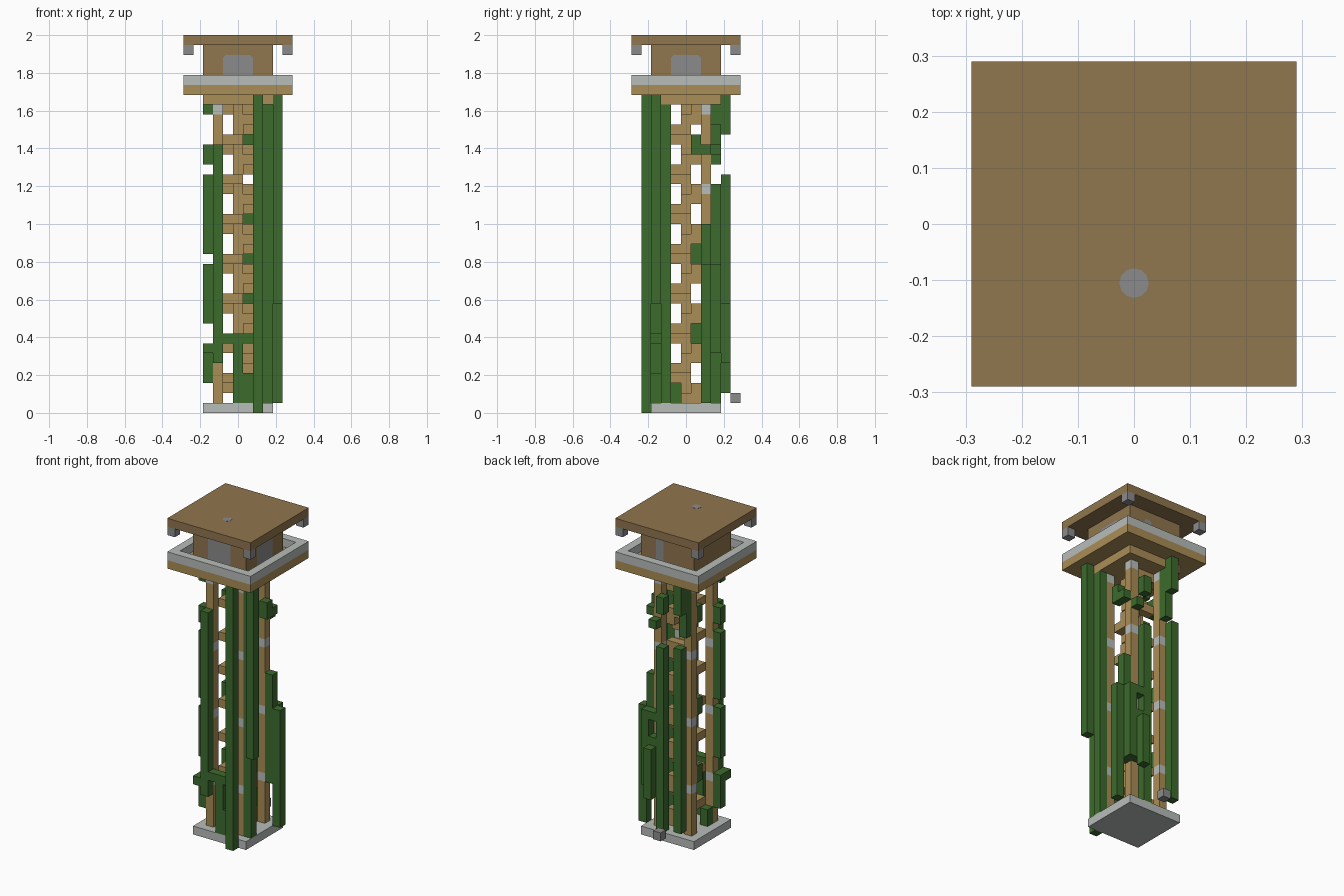
import bpy
import bmesh
from mathutils import Matrix, Vector

if "Cube" in bpy.data.objects:
    bpy.data.objects.remove(bpy.data.objects["Cube"], do_unlink=True)

UNIT = 2 / 38  # edge length of one building block


def make_material(name, red, green, blue):
    material = bpy.data.materials.new(name)
    material.use_nodes = True
    color = (red, green, blue, 1)
    material.diffuse_color = color
    material.node_tree.nodes["Principled BSDF"].inputs["Base Color"].default_value = color
    return material


dark_wood = make_material("dark wood", .28, .18, .077)
light_wood = make_material("light wood", .40, .27, .094)
leaf_green = make_material("leaf green", .045, .145, .026)
pale_stone = make_material("pale stone", .48, .51, .49)
mid_grey = make_material("mid grey", .26, .26, .26)


def add_box(mesh, low, high):
    """Add one box between two corners given in block units."""
    low, high = Vector(low) * UNIT, Vector(high) * UNIT
    size = high - low
    matrix = Matrix.Translation((low + high) / 2) @ Matrix.Diagonal((*size, 1))
    bmesh.ops.create_cube(mesh, size=1, matrix=matrix)


def build(name, material, boxes):
    """Make one object from a list of boxes."""
    mesh = bmesh.new()
    for low, high in boxes:
        add_box(mesh, low, high)
    data = bpy.data.meshes.new(name)
    mesh.to_mesh(data)
    mesh.free()
    data.materials.append(material)
    part = bpy.data.objects.new(name, data)
    bpy.context.collection.objects.link(part)
    return part


def column(x, y, bottom, top):
    """Vertical run of blocks from level bottom up to level top."""
    return (x - .5, y - .5, bottom), (x + .5, y + .5, top)


def slab(half, bottom, top):
    return (-half, -half, bottom), (half, half, top)


CORNERS = [(x, y) for x in (-1, 1) for y in (-1, 1)]

# Foot and tower frame
build("base_slab", pale_stone, [slab(3.5, 0, 1)])
posts = []
lamps = []
for x, y in CORNERS:
    start = 1
    for level in (6, 14, 22, 30):
        posts.append(column(x * 2, y * 2, start, level))
        lamps.append(column(x * 2, y * 2, level, level + 1))
        start = level + 1
build("corner_posts", light_wood, posts)
build("post_lamps", pale_stone, lamps)
build("centre_pole", light_wood, [column(0, 0, 1, 31)])
build("tower_cap", light_wood, [slab(3.5, 31, 32)])

# Spiral steps, one level per side
turns = {
    0: [(1, -1), (1, 0)],
    1: [(1, 1), (1, 0)],
    2: [(1, 1), (0, 1), (-1, 1)],
    3: [(-1, 0), (-1, -1), (0, -1)],
}
steps = [column(x, y, level, level + 1)
         for level in range(1, 31) for x, y in turns[level % 4]]
build("spiral_steps", light_wood, steps)

# Hanging vines by side: x, y, bottom, top
front_vines = [
    (2, -4, 0, 32), (4, -3, 11, 32), (3, -2, 1, 31), (0, -3, 1, 7),
    (1, -3, 1, 4), (-2, -3, 5, 27), (-3, -3, 6, 7),
]
back_vines = [
    (-2, 4, 2, 24), (-2, 4, 28, 32), (-2, 3, 25, 32), (1, 3, 1, 23),
    (2, 4, 5, 11), (3, 3, 6, 15), (2, 3, 6, 12), (2, 3, 14, 15),
    (1, 3, 27, 29), (2, 3, 25, 26),
]
left_vines = [(4, 2, 1, 15), (3, 2, 6, 19), (3, 1, 26, 28), (3, 2, 26, 27)]
right_runs = [(3, 7), (9, 15), (16, 24), (25, 27), (30, 31)]
right_vines = [(-3, -2, *run) for run in right_runs]
right_vines += [(-2, 1, low, low + 2) for low in (7, 15, 26)]
right_vines += [(-2, -1, 1, 3)]
for side, vines in (("front", front_vines), ("back", back_vines),
                    ("left", left_vines), ("right", right_vines)):
    build(side + "_vines", leaf_green, [column(*vine) for vine in vines])
build("front_vine_bridge", leaf_green, [((-1.5, -3.5, 7), (1.5, -2.5, 8))])

# Lookout platform with stone rim
build("platform", light_wood, [slab(5.5, 32, 33)])
build("platform_rim", pale_stone, [
    ((-5.5, -5.5, 33), (5.5, -4.5, 34)),
    ((-5.5, 4.5, 33), (5.5, 5.5, 34)),
    ((-5.5, -4.5, 33), (-4.5, 4.5, 34)),
    ((4.5, -4.5, 33), (5.5, 4.5, 34)),
])

# Cabin and roof
build("cabin", dark_wood, [slab(3.5, 33, 37)])
build("roof", dark_wood, [slab(5.5, 37, 38)])
build("roof_lamps", mid_grey, [column(x * 5, y * 5, 36, 37) for x, y in CORNERS])
build("ground_stone", mid_grey, [column(0, 5, 1, 2)])


def add_window(name, center, width, side):
    """Thin plate with clipped upper corners, on the front, back or left wall."""
    mesh = bmesh.new()
    half = width / 2
    clip = .25
    outline = [(-half, 33), (half, 33), (half, 36 - clip), (half - clip, 36),
               (clip - half, 36), (-half, 36 - clip)]
    wall = 3.54
    places = {
        "front": lambda across, up: (center + across, -wall, up),
        "back": lambda across, up: (center - across, wall, up),
        "left": lambda across, up: (wall, center + across, up),
    }
    mesh.faces.new([mesh.verts.new(Vector(places[side](*point)) * UNIT)
                    for point in outline])
    data = bpy.data.meshes.new(name)
    mesh.to_mesh(data)
    mesh.free()
    data.materials.append(mid_grey)
    bpy.context.collection.objects.link(bpy.data.objects.new(name, data))


add_window("front_window", 0, 3, "front")
add_window("left_window", 0, 3, "left")
add_window("back_window", 1, 1, "back")

# Small round plate on the roof
bpy.ops.mesh.primitive_cylinder_add(vertices=12, radius=UNIT / 2, depth=.002,
                                    location=(0, -2 * UNIT, 2))
vent = bpy.context.object
vent.name = "roof_vent"
vent.data.materials.append(mid_grey)
